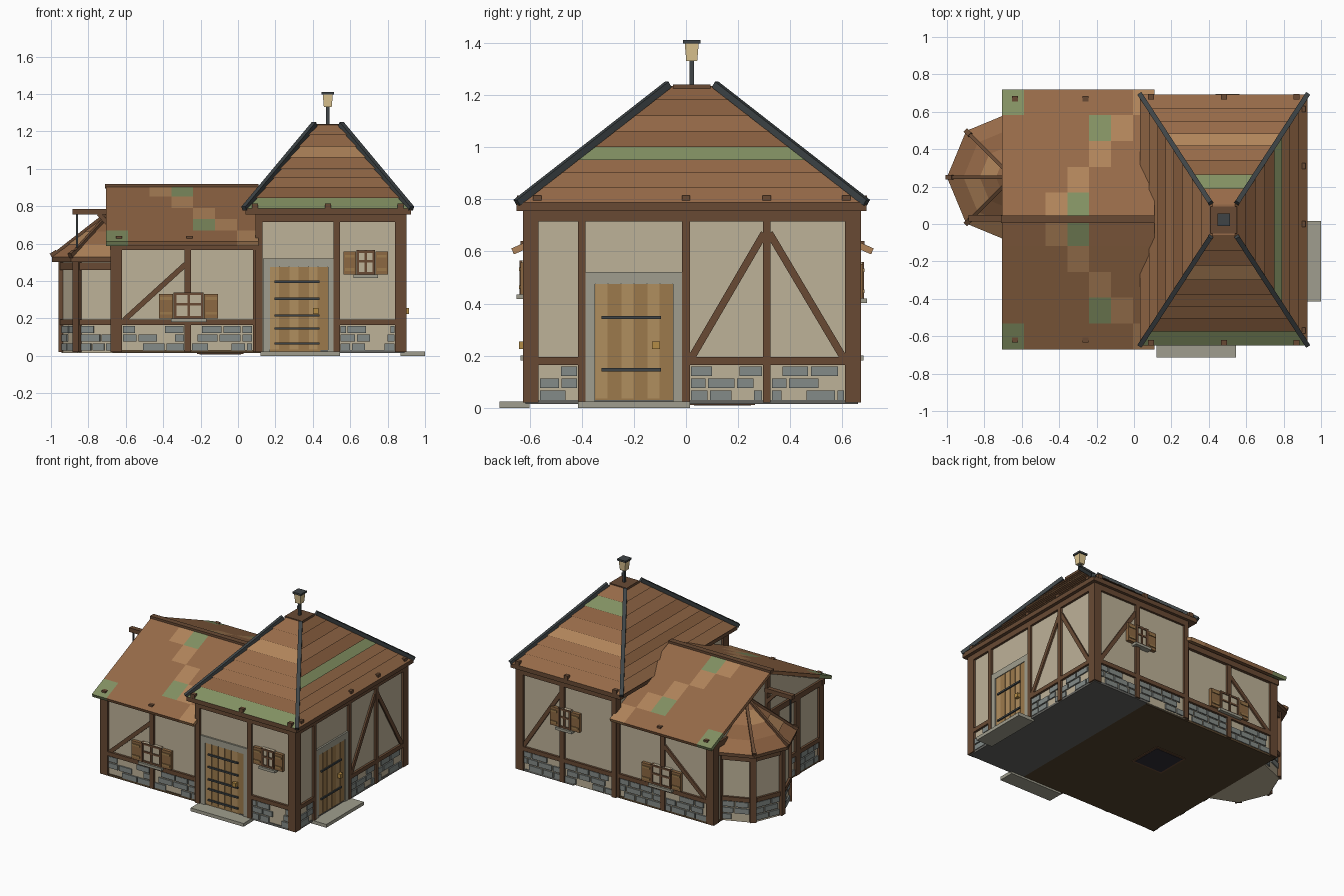
import bpy, bmesh, random
from math import cos, sin, pi
from mathutils import Vector as V

if "Cube" in bpy.data.objects:
    bpy.data.objects.remove(bpy.data.objects["Cube"])
random.seed(4)

COL = dict(timber=(104, 74, 52), plaster=(190, 178, 152), stone=(132, 139, 136), slab=(160, 158, 142),
           shingle=(150, 106, 72), shingle_dark=(138, 96, 64), light=(176, 132, 90), moss=(130, 144, 98),
           slate=(62, 68, 70), plank=(176, 142, 94), plank_dark=(156, 122, 76), shutter=(140, 104, 66),
           cream=(222, 198, 146), floor=(84, 66, 44), grey=(100, 100, 96), dark=(48, 44, 52), brass=(180, 140, 70))
MAT = {}
for k, c in COL.items():
    MAT[k] = bpy.data.materials.new(k)
    MAT[k].diffuse_color = [((v / 255 + .055) / 1.055) ** 2.4 for v in c] + [1]
PARTS = {}


def add(name, verts, faces, mats):
    vs, fs, ms = PARTS.setdefault(name, ([], [], []))
    n = len(vs)
    vs += [V(v) for v in verts]
    fs += [[n + i for i in f] for f in faces]
    ms += [mats] * len(faces) if isinstance(mats, str) else mats


def loft(name, a, b, mats):
    """Closed solid between two matching polygons; mats may be one per side."""
    n = len(a)
    faces = [(i, (i + 1) % n, n + (i + 1) % n, n + i) for i in range(n)]
    faces += [tuple(range(n)), tuple(range(n, 2 * n))]
    if not isinstance(mats, str):
        mats = mats + [mats[0]] * 2
    add(name, list(a) + list(b), faces, mats)


def box(name, x, y, z, mat):
    q = [(x[0], y[0]), (x[1], y[0]), (x[1], y[1]), (x[0], y[1])]
    loft(name, [(*p, z[0]) for p in q], [(*p, z[1]) for p in q], mat)


def bar(name, p, q, w, h, mat):
    p, q = V(p), V(q)
    d = (q - p).normalized()
    s = d.cross(V((0, 0, 1)) if abs(d.z) < .99 else V((1, 0, 0))).normalized()
    t = s.cross(d)
    c = [s * (i * w / 2) + t * (j * h / 2) for i, j in ((-1, -1), (1, -1), (1, 1), (-1, 1))]
    loft(name, [p + k for k in c], [q + k for k in c], mat)


# A wall is (origin, along, outward); pieces on it are given as (u, z) and depth
def prism(name, W, pts, d0, d1, mat):
    o, u, n = W
    f = lambda d: [o + u * a + n * d + V((0, 0, z)) for a, z in pts]
    loft(name, f(d0), f(d1), mat)


def rect(name, W, u0, u1, z0, z1, mat='timber', d0=-.01, d1=.016):
    prism(name, W, [(u0, z0), (u1, z0), (u1, z1), (u0, z1)], d0, d1, mat)


def brace(name, W, a, b, w=.028):
    a, b = V(a), V(b)
    d = (b - a).normalized()
    s = V((-d.y, d.x)) * w / 2
    prism(name, W, [a - s, b - s, b + s, a + s], -.01, .012, 'timber')


def bricks(W, u0, u1):
    for r in range(3):
        z, u = .03 + r * .046, u0 - random.uniform(0, .05)
        while u < u1:
            w = random.uniform(.06, .12)
            a, b = max(u, u0 + .004), min(u + w, u1 - .004)
            if b - a > .02 and random.random() < .85:
                rect('foundation_stones', W, a, b, z, z + .037, 'stone', -.01, .009)
            u += w + .01


def base(name, W, u0, u1):
    rect(name, W, u0, u1, .165, .195)
    bricks(W, u0, u1)


def window(W, c, hw, z0, z1, sw):
    rect('window_panes', W, c - hw, c + hw, z0, z1, 'plaster', 0, .02)
    for a in (-hw, -.006, hw - .014):
        rect('window_frames', W, c + a, c + a + .014, z0, z1, 'timber', 0, .028)
    for z in (z0, (z0 + z1) / 2, z1 - .014):
        rect('window_frames', W, c - hw, c + hw, z, z + .013, 'timber', 0, .026)
    rect('window_sills', W, c - hw - .015, c + hw + .015, z0 - .018, z0, 'slab', 0, .04)
    for s in (-1, 1):
        a, b = sorted((c + s * (hw + .003), c + s * (hw + sw)))
        rect('shutters', W, a, b, z0, z1 - .008, 'shutter', 0, .024)
        for z in (z0 + .02, z1 - .04):
            rect('shutters', W, a + .006, b - .006, z, z + .014, 'plank_dark', .02, .03)


def door(W, u0, u1, bars, h=.475):
    rect('door_surrounds', W, u0, u0 + .035, .02, .52, 'slab', -.01, .012)
    rect('door_surrounds', W, u1 - .035, u1, .02, .52, 'slab', -.01, .012)
    rect('door_surrounds', W, u0, u1, h, .52, 'slab', -.01, .012)
    a, w = u0 + .035, (u1 - u0 - .07) / 6
    rect('door_planks', W, a, u1 - .035, .02, h, 'plank_dark', -.01, .002)
    for i in range(6):
        rect('door_planks', W, a + i * w + .002, a + (i + 1) * w - .002, .035, h,
             ('plank', 'plank_dark')[i % 2], 0, .007)
    for z in bars:
        rect('door_hinges', W, u0 + .06, u1 - .08, z, z + .012, 'slate', 0, .016)
    o, u, n = W
    c = o + u * (u1 - .1) + V((0, 0, .24))
    bar('door_handles', c, c + n * .03, .03, .03, 'brass')


X, Y = V((1, 0, 0)), V((0, 1, 0))
TF, TB = (V((0, -.61, 0)), X, -Y), (V((0, .655, 0)), X, Y)
TR, TL = (V((.885, 0, 0)), Y, X), (V((.11, 0, 0)), Y, -X)
WF, WB = (V((0, -.595, 0)), X, -Y), (V((0, .64, 0)), X, Y)
WL = (V((-.665, 0, 0)), Y, -X)

# Wall bodies, floors, hatch, steps
box('tower_walls', (.11, .885), (-.61, .655), (.02, .78), 'plaster')
prism('wing_walls', WL, [(-.595, .02), (.64, .02), (.64, .605), (.025, .88), (-.595, .605)], 0, -.775, 'plaster')
box('wood_floor', (-.67, .44), (-.6, .645), (.014, .03), 'floor')
box('stone_floor', (.44, .89), (-.615, .66), (.014, .03), 'grey')
box('hatch', (-.22, .03), (.015, .265), (.01, .02), 'timber')
box('hatch', (-.205, .015), (.03, .25), (.008, .02), 'dark')
box('front_step', (.12, .545), (-.715, -.6), (0, .024), 'slab')
box('side_step', (.87, 1), (-.415, .015), (0, .024), 'slab')

# Tower timber frame
for W, lo, hi in ((TF, .1, .9), (TB, .1, .9), (TR, -.625, .67), (TL, -.625, .67)):
    for a, b in ((lo, lo + .06), (hi - .06, hi)):
        if W in (TF, TB) and a == lo:
            b = lo + .03
        rect('tower_posts', W, a, b, .02, .74)
    rect('tower_top_beams', W, lo, hi, .715, .76)
for W in (TF, TB):
    rect('tower_posts', W, .51, .545, .02, .72)
for a in (-.415, -.015, .295):
    rect('tower_posts', TR, a, a + .03, .02, .72)
base('tower_sills', TF, .545, .84)
base('tower_sills', TB, .13, .51)
base('tower_sills', TB, .545, .84)
base('tower_sills', TR, -.565, -.415)
base('tower_sills', TR, .015, .295)
base('tower_sills', TR, .325, .61)
brace('tower_braces', TR, (.02, .19), (.3, .67))
brace('tower_braces', TR, (.32, .67), (.605, .19))
brace('tower_braces', TB, (.84, .2), (.54, .66))
door(TF, .135, .515, (.06, .14, .21, .3, .39))
door(TR, -.385, -.015, (.14, .34))
window(TF, .683, .05, .435, .565, .068)
window(TB, .5, .05, .42, .56, .068)

# Wing timber frame, the same front and back
for W in (WF, WB):
    rect('wing_posts', W, -.68, -.62, .02, .6)
    rect('wing_posts', W, -.285, -.25, .02, .6)
    rect('wing_posts', W, .08, .12, .02, .63)
    rect('wing_top_beams', W, -.685, .11, .565, .605, d1=.022)
    base('wing_sills', W, -.62, -.285)
    base('wing_sills', W, -.25, .08)
    brace('wing_braces', W, (-.61, .19), (-.28, .49))
    window(W, -.264, .08, .2, .34, .078)
for a in (-.61, -.34, -.1, .595):
    rect('wing_posts', WL, a, a + .05, .02, .6)
rect('wing_top_beams', WL, -.61, .655, .565, .605)
rect('gable_post', WL, .005, .045, .6, .87)
base('wing_sills', WL, -.56, -.34)
base('wing_sills', WL, -.29, -.1)

# Wing roof: one sheet with light and mossy tile patches
prof = [(-.665 + .69 * i / 5, .6 + .3 * i / 5) for i in range(6)]
prof += [(.05 - y, z) for y, z in prof[-2::-1]]
patch = {(0, 2): 'light', (0, 3): 'moss', (1, 3): 'light', (2, 4): 'light', (3, 4): 'moss',
         (3, 5): 'light', (4, 6): 'light', (4, 0): 'moss'}
verts = [(-.705 + .1164 * c, y, z) for y, z in prof for c in range(8)]
faces = [(r * 8 + c, r * 8 + c + 1, r * 8 + c + 9, r * 8 + c + 8) for r in range(10) for c in range(7)]
add('wing_roof', verts, faces, [patch.get((4 - r if r < 5 else r - 5, c), 'shingle')
                                for r in range(10) for c in range(7)])
bar('wing_ridge', (-.71, .025, .908), (.11, .025, .908), .04, .024, 'timber')
for x in (-.635, -.26):
    for y in (-.62, .67):
        box('wing_pegs', (x - .016, x + .016), (y - .014, y + .014), (.61, .64), 'timber')

# Bracket beam with hanging rod on the gable
bar('bracket_beam', (-.885, .03, .77), (-.66, .03, .77), .034, .03, 'timber')
bar('bracket_brace', (-.745, .03, .76), (-.66, .03, .67), .024, .024, 'timber')
bar('hanging_rod', (-.86, .03, .76), (-.86, .03, .58), .01, .01, 'slate')


# Tower roof: stepped shingle courses, hips, eave beam, pegs
def hip(z, g=0):
    t = (z - .79) / .45
    a, b = .445 - .375 * t + g, .667 - .577 * t + g
    return [(.48 + i * a, .022 + j * b, z) for i, j in ((-1, -1), (1, -1), (1, 1), (-1, 1))]


special = {(0, 0): 'moss', (3, 1): 'moss', (6, 2): 'moss', (3, 2): 'light', (5, 0): 'light'}
zs = [.787, .845, .9, .95, 1., 1.06, 1.12, 1.18, 1.23]
for i in range(8):
    mats = [special.get((i, s), random.choice(('shingle', 'shingle_dark', 'shingle'))) for s in range(4)]
    loft('tower_roof', hip(zs[i]), hip(zs[i + 1] + .004, -.016), mats)
for p, q in zip(hip(.787), hip(1.24)):
    bar('tower_hips', p, q, .026, .026, 'slate')
box('roof_cap', (.41, .55), (-.05, .094), (1.215, 1.24), 'timber')
box('eave_beam', (.04, .925), (-.65, .692), (.755, .787), 'timber')
for x in (.09, .48, .87):
    for y in (-.635, .68):
        box('tower_pegs', (x - .016, x + .016), (y - .014, y + .014), (.785, .815), 'timber')
for y in (-.57, 0, .31, .615):
    box('tower_pegs', (.89, .918), (y - .016, y + .016), (.785, .815), 'timber')

# Lantern on the roof
bar('lantern_pole', (.48, .022, 1.23), (.48, .022, 1.34), .018, .018, 'slate')
sq = lambda h, z: [(.48 + i * h, .022 + j * h, z) for i, j in ((-1, -1), (1, -1), (1, 1), (-1, 1))]
loft('lantern', sq(.021, 1.33), sq(.027, 1.4), 'cream')
loft('lantern_cap', sq(.034, 1.398), sq(.034, 1.411), 'slate')


# Octagonal bay on the left end
def octo(r, z):
    return [V((-.65 + r * cos(pi / 2 + k * pi / 4), .25 + r * sin(pi / 2 + k * pi / 4), z)) for k in range(8)]


half = lambda r, z: octo(r, z)[:5]
loft('bay_walls', half(.295, .015), half(.295, .53), 'plaster')
ring = half(.295, 0)
for k in range(5):
    d = (ring[k] - V((-.65, .25, 0))).normalized()
    W = (ring[k], V((-d.y, d.x, 0)), d)
    rect('bay_posts', W, -.022, .022, .02, .52, d0=-.03, d1=.015)
    c = ring[k] + d * .035
    bar('bay_pegs', c - d * .012 + V((0, 0, .555)), c + d * .02 + V((0, 0, .535)), .026, .026, 'timber')
for p, q in zip(ring, ring[1:]):
    u = (q - p).normalized()
    W = (p, u, V((u.y, -u.x, 0)) * (1 if V((u.y, -u.x, 0)).dot(p - V((-.65, .25, 0))) > 0 else -1))
    L = (q - p).length
    base('bay_sills', W, .02, L - .02)
    rect('bay_top_beams', W, 0, L, .46, .5, d1=.014)
loft('bay_eave', half(.345, .503), half(.345, .528), 'timber')
tiers = [(.35, .528), (.262, .596), (.175, .664), (.088, .732), (.01, .79)]
for i, ((r0, z0), (r1, z1)) in enumerate(zip(tiers, tiers[1:])):
    loft('bay_roof', half(r0, z0), half(max(r1 - .014, .004), z1 + .004),
         ['light' if (i + k) % 5 == 3 else ('shingle', 'shingle_dark')[(i * 3 + k) % 2] for k in range(5)])
for p, q in zip(half(.345, .534), half(.02, .787)):
    bar('bay_hips', p, q, .02, .016, 'timber')

# Turn the collected parts into objects
for name, (vs, fs, ms) in PARTS.items():
    me = bpy.data.meshes.new(name)
    me.from_pydata(vs, [], fs)
    used = sorted(set(ms))
    for m in used:
        me.materials.append(MAT[m])
    for p, m in zip(me.polygons, ms):
        p.material_index = used.index(m)
    bm = bmesh.new()
    bm.from_mesh(me)
    bmesh.ops.recalc_face_normals(bm, faces=bm.faces)
    bm.to_mesh(me)
    bm.free()
    ob = bpy.data.objects.new(name, me)
    bpy.context.collection.objects.link(ob)
    if name == 'wing_roof':
        mod = ob.modifiers.new('thickness', 'SOLIDIFY')
        mod.thickness, mod.offset = .025, 0

for m in bpy.data.materials:
    if m.users and not m.is_grease_pencil:
        m.use_nodes = True
        m.node_tree.nodes["Principled BSDF"].inputs["Base Color"].default_value = m.diffuse_color
